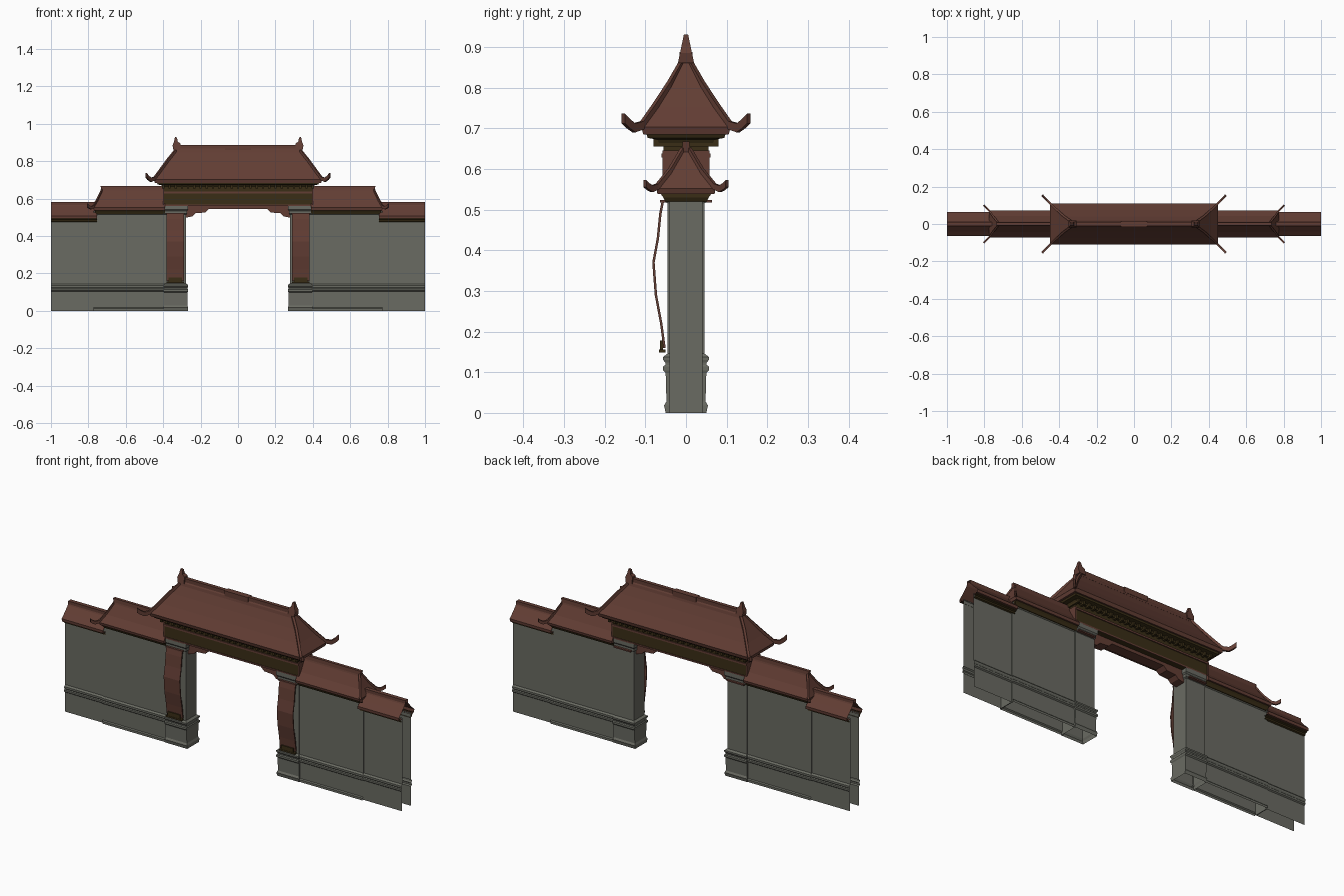
import bpy, bmesh, math
from mathutils import Vector

if "Cube" in bpy.data.objects:
    bpy.data.objects.remove(bpy.data.objects["Cube"])


def material(name, rgb):
    m = bpy.data.materials.new(name)
    m.diffuse_color = (*rgb, 1)
    m.use_nodes = True
    m.node_tree.nodes["Principled BSDF"].inputs["Base Color"].default_value = m.diffuse_color
    return m


RED = material("red_brown", (0.122, 0.047, 0.034))
GREY = material("stone_grey", (0.142, 0.145, 0.122))
OLIVE = material("dark_olive", (0.042, 0.027, 0.008))


def finish(name, verts, faces, mat, mirror="", recalc=True):
    me = bpy.data.meshes.new(name)
    me.from_pydata([tuple(v) for v in verts], [], faces)
    if recalc:
        bm = bmesh.new()
        bm.from_mesh(me)
        bmesh.ops.recalc_face_normals(bm, faces=bm.faces)
        bm.to_mesh(me)
        bm.free()
    me.materials.append(mat)
    ob = bpy.data.objects.new(name, me)
    bpy.context.collection.objects.link(ob)
    if mirror:
        mod = ob.modifiers.new("mirror", "MIRROR")
        mod.use_axis = ("x" in mirror, "y" in mirror, False)
        mod.use_mirror_merge = False
    return ob


def loft(name, rings, mat, mirror="", bottom=True):
    """Stack of rectangles (x0, x1, half depth, z), joined upward."""
    verts, faces = [], []
    for x0, x1, hy, z in rings:
        verts += [(x0, -hy, z), (x1, -hy, z), (x1, hy, z), (x0, hy, z)]
    for i in range(len(rings) - 1):
        for k in range(4):
            n = (k + 1) % 4
            faces.append((4*i + k, 4*i + n, 4*i + 4 + n, 4*i + 4 + k))
    t = 4 * (len(rings) - 1)
    faces.append((t, t + 1, t + 2, t + 3))
    if bottom:
        faces.append((3, 2, 1, 0))
    return finish(name, verts, faces, mat, mirror, recalc=False)


def box(name, x0, x1, hy, z0, z1, mat, mirror=""):
    return loft(name, [(x0, x1, hy, z0), (x0, x1, hy, z1)], mat, mirror)


def sheet(name, x0, x1, profile, mat):
    """Open half profile (y, z), listed upward, run along x and mirrored."""
    verts, faces = [], []
    for y, z in profile:
        verts += [(x0, y, z), (x1, y, z)]
    for i in range(len(profile) - 1):
        a = 2 * i
        faces.append((a, a + 2, a + 3, a + 1))
    ob = finish(name, verts, faces, mat, "x", recalc=False)
    mod = ob.modifiers.new("mirror_depth", "MIRROR")
    mod.use_axis = (False, True, False)
    mod.use_mirror_merge = False
    return ob


def plate(name, pts, half, mat, mirror=""):
    """Outline in x, z given thickness in y; half(z) is the half depth."""
    n = len(pts)
    verts = [(x, -half(z), z) for x, z in pts] + [(x, half(z), z) for x, z in pts]
    faces = [tuple(range(n)), tuple(range(2*n - 1, n - 1, -1))]
    faces += [(i, (i + 1) % n, n + (i + 1) % n, n + i) for i in range(n)]
    return finish(name, verts, faces, mat, mirror)


def hip_bar(name, path, w, h, mat):
    """Rib along a roof hip, thickening slightly to the upturned tip."""
    side = Vector((1, -1, 0)).normalized() * w
    verts, faces = [], []
    for i, p in enumerate(path):
        p = Vector(p)
        up = Vector((0, 0, h * (0.7 + 0.3 * i / (len(path) - 1))))
        verts += [p - side, p + side, p + side + up, p - side + up]
    for i in range(len(path) - 1):
        for k in range(4):
            n = (k + 1) % 4
            faces.append((4*i + k, 4*i + n, 4*i + 4 + n, 4*i + 4 + k))
    t = 4 * (len(path) - 1)
    faces += [(0, 1, 2, 3), (t, t + 1, t + 2, t + 3)]
    ob = finish(name, verts, faces, mat, "xy")
    return ob


# --- Main roof with ridge, hips and ridge-end ornaments
loft("main_roof", [(-.445, .445, .105, .685), (-.45, .45, .11, .703),
                   (-.412, .412, .074, .752), (-.375, .375, .040, .805),
                   (-.335, .335, .010, .862)], RED)
loft("main_ridge", [(-.335, .335, .018, .848), (-.335, .335, .014, .862),
                    (-.33, .33, .010, .868), (-.33, .33, .010, .887)], RED)
box("ridge_centre", -.07, .07, .016, .86, .888, RED)
hip_bar("main_hip", [(.333, .012, .850), (.375, .042, .797), (.413, .076, .744),
                     (.447, .108, .697), (.466, .128, .690), (.480, .142, .700),
                     (.491, .154, .712)], .006, .024, RED)
plate("ridge_ornament", [(.308, .86), (.345, .86), (.35, .885), (.343, .902), (.337, .93),
                         (.326, .926), (.322, .905), (.308, .895)],
      lambda z: .020 - (z - .86) * .21, RED, "x")

# --- Entablature under the main roof
box("frieze", -.398, .398, .055, .562, .68, OLIVE)
box("frieze_end", .396, .402, .058, .57, .645, RED, "x")
box("frieze_band", -.402, .402, .060, .628, .638, RED)
box("frieze_lower_band", -.402, .402, .058, .562, .570, RED)
loft("eave_bracket_course", [(-.405, .405, .066, .662), (-.41, .41, .070, .672),
                             (-.43, .43, .094, .676), (-.435, .435, .098, .687)], OLIVE)
for i in range(25):
    x = -.40 + i * .8 / 24
    box("eave_bracket", x - .006, x + .006, .080, .655, .677, OLIVE)

# --- Stepped corbel board over the opening
plate("corbel_board", [(-.285, .565), (-.285, .497), (-.245, .505), (-.228, .522), (-.175, .526),
                       (-.155, .545), (.155, .545), (.175, .526), (.228, .522), (.245, .505),
                       (.285, .497), (.285, .565)], lambda z: .028, RED)

# --- Pillars with moulded base and cap
A, B = .278, .392
steps = [(.012, .050, 0), (.012, .052, .010), (.012, .054, .018), (.008, .048, .028),
         (.008, .050, .098), (.012, .056, .104), (.012, .056, .114), (.008, .051, .118),
         (.008, .051, .124), (.012, .056, .130), (.012, .056, .138), (0, .045, .146),
         (0, .045, .515), (.006, .052, .520), (.006, .052, .535), (.011, .058, .542),
         (.011, .058, .564)]
loft("pillar", [(A - d, B + d * .5, hy, z) for d, hy, z in steps], GREY, "x", bottom=False)

# --- Hanging cloth on the pillar fronts
cloth = [(-.060, .520), (-.066, .490), (-.072, .430), (-.083, .370),
         (-.077, .290), (-.064, .220), (-.056, .160)]
v, f = [], []
for y, z in cloth:
    v += [(.288, y, z), (.383, y, z), (.383, y + .006, z), (.288, y + .006, z)]
for i in range(len(cloth) - 1):
    for k in range(4):
        n = (k + 1) % 4
        f.append((4*i + k, 4*i + n, 4*i + 4 + n, 4*i + 4 + k))
e = 4 * len(cloth)
f += [(0, 1, 2, 3), (e - 4, e - 3, e - 2, e - 1)]
finish("banner", v, f, RED, "x")
box("banner_rail", .285, .386, .0635, .517, .524, RED, "x")
trim = box("banner_foot", .288, .383, .008, .148, .156, OLIVE, "x")
trim.location.y = -.058
fringe = box("banner_fringe", .300, .372, .004, .155, .178, OLIVE, "x")
fringe.location.y = -.0605

# --- Walls: open sheets, inner section slightly thicker
wall = [(.047, 0), (.047, .012), (.042, .017), (.042, .104), (.048, .109), (.048, .118),
        (.044, .122), (.048, .128), (.048, .136), (.040, .144), (.040, .515),
        (.046, .519), (.046, .535)]
sheet("inner_wall", .385, .772, wall, GREY)
sheet("outer_wall", .765, 1.0, [(y - .004, z) for y, z in wall[2:10]], GREY)
sheet("outer_wall_foot", .765, 1.0, [(.038, 0), (.038, .02)], GREY)
sheet("outer_wall_face", .765, 1.0, [(.036, .140), (.036, .50)], GREY)
box("wall_divider", .768, .772, .040, 0, .52, GREY, "x")

# --- Middle roofs beside the gate
loft("middle_eave", [(.39, .758, .050, .518), (.39, .765, .056, .530),
                     (.39, .765, .064, .541)], OLIVE, "x")
loft("middle_roof", [(.39, .770, .070, .538), (.39, .775, .073, .552), (.39, .755, .042, .588),
                     (.39, .728, .010, .645)], RED, "x")
loft("middle_ridge", [(.39, .728, .014, .636), (.39, .731, .010, .648),
                      (.39, .735, .008, .667)], RED, "x")
hip_bar("middle_hip", [(.728, .010, .640), (.752, .040, .588), (.774, .071, .549),
                       (.787, .084, .543), (.797, .093, .548), (.805, .101, .555)],
        .005, .018, RED)

# --- Outer roofs over the end walls
sheet("outer_eave", .755, 1.0, [(.034, .474), (.044, .478), (.044, .486), (.054, .489),
                               (.054, .498)], OLIVE)
sheet("outer_roof", .755, 1.0, [(.034, .493), (.064, .493), (.065, .508), (.040, .532),
                               (.014, .560), (.011, .566), (.011, .582), (0, .582)], RED)
